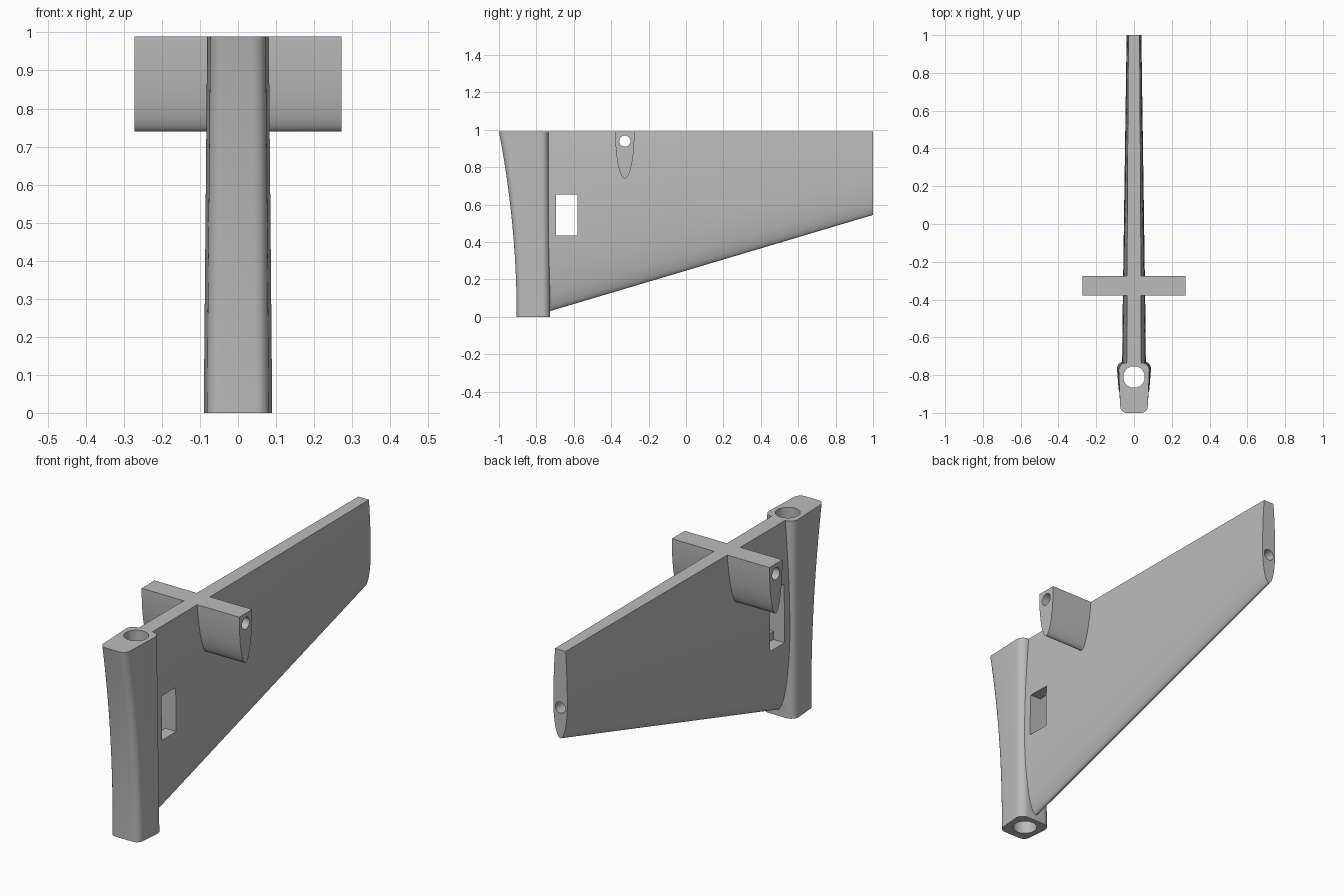
import bpy, bmesh, math

if "Cube" in bpy.data.objects:
    bpy.data.objects.remove(bpy.data.objects["Cube"])

grey = bpy.data.materials.new("plain_grey")
grey.use_nodes = True
colour = (0.5, 0.5, 0.5, 1)
grey.diffuse_color = colour
grey.node_tree.nodes["Principled BSDF"].inputs["Base Color"].default_value = colour
TOP = 0.99


def finish(name, bm):
    bmesh.ops.recalc_face_normals(bm, faces=bm.faces)
    mesh = bpy.data.meshes.new(name)
    bm.to_mesh(mesh)
    bm.free()
    mesh.materials.append(grey)
    obj = bpy.data.objects.new(name, mesh)
    bpy.context.collection.objects.link(obj)
    return obj


def loft(name, rings):
    """Skin matching closed rings and cap both ends."""
    bm = bmesh.new()
    loops = [[bm.verts.new(p) for p in ring] for ring in rings]
    for a, b in zip(loops, loops[1:]):
        for i in range(len(a)):
            j = (i + 1) % len(a)
            bm.faces.new((a[i], a[j], b[j], b[i]))
    bm.faces.new(loops[0])
    bm.faces.new(loops[-1])
    return finish(name, bm)


def rod(name, radius, start, axis, length):
    ring = [(radius * math.cos(i * math.tau / 40), radius * math.sin(i * math.tau / 40))
            for i in range(40)]
    x, y, z = start
    place = {"x": lambda u, v, d: (x + d, y + u, z + v),
             "y": lambda u, v, d: (x + u, y + d, z + v),
             "z": lambda u, v, d: (x + u, y + v, z + d)}[axis]
    return loft(name, [[place(u, v, d) for u, v in ring] for d in (0, length)])


def box(name, xs, ys, zs):
    return loft(name, [[(x, ys[0], zs[0]), (x, ys[1], zs[0]),
                        (x, ys[1], zs[1]), (x, ys[0], zs[1])] for x in xs])


def combine(target, other, operation):
    mod = target.modifiers.new(operation.lower(), "BOOLEAN")
    mod.operation, mod.solver, mod.object = operation, "EXACT", other
    bpy.context.view_layer.objects.active = target
    bpy.ops.object.modifier_apply(modifier=mod.name)
    bpy.data.objects.remove(other)


# Front post: rounded section, front edge sweeping forward towards the top
def post_ring(z):
    h = z / TOP
    front, back = -0.905 - 0.095 * h * h, -0.727 - 0.008 * h
    wide = 0.09 - 0.009 * h
    nose = wide - 0.008
    corners = [(nose, front, 0.035, -90), (wide, back, 0.04, 0)]
    half = []
    for x, y, r, start in corners:
        cy = y + r if start else y - r
        for i in range(9):
            a = math.radians(start + i * 90 / 8)
            half.append((x - r + r * math.cos(a), cy + r * math.sin(a), z))
    return half + [(-x, y, z) for x, y, z in reversed(half)]


post = loft("front_post", [post_ring(TOP * i / 20) for i in range(21)])


# Tapered blade: blunt rounded lower edge, flat top
def blade_ring(y):
    t = (y + 0.73) / 1.73
    low = 0.03 + 0.515 * t
    thick = 0.064 - 0.025 * t
    top_share = 0.6 + 0.15 * t
    half = []
    for i in range(1, 33):
        s = (i / 32) ** 2
        if s < 0.4:
            w = math.sqrt(1 - (1 - s / 0.4) ** 2)
        else:
            w = 1 - (1 - top_share) * ((s - 0.4) / 0.6) ** 2
        half.append((thick * w, y, low + (TOP - low) * s))
    return [(0, y, low)] + half + [(-x, y, z) for x, y, z in reversed(half)]


blade = loft("fin_blade", [blade_ring(y) for y in (-0.745, -0.3, 0.2, 0.6, 1)])


# Cross bar with a half-elliptical section
def bar_ring(x):
    angles = [math.pi * i / 32 for i in range(33)]
    return [(x, -0.327 + 0.0515 * math.cos(a), TOP - 0.25 * math.sin(a)) for a in angles]


bar = loft("cross_bar", [bar_ring(-0.272), bar_ring(0.272)])

combine(blade, post, "UNION")
combine(blade, bar, "UNION")

# Bores and the stepped window
for cutter in (
        rod("post_bore", 0.057, (0, -0.81, -0.1), "z", 1.2),
        rod("bar_bore", 0.03, (-0.4, -0.327, 0.94), "x", 0.8),
        rod("tail_bore", 0.028, (0, 0.6, 0.7), "y", 0.5),
        box("window_through", (-0.2, 0.2), (-0.695, -0.58), (0.435, 0.655)),
        box("window_recess", (-0.2, 0.0), (-0.695, -0.58), (0.395, 0.69))):
    combine(blade, cutter, "DIFFERENCE")

blade.name = "fin_with_post_and_bar"
bpy.ops.object.select_all(action="DESELECT")
blade.select_set(True)
bpy.context.view_layer.objects.active = blade
bpy.ops.object.shade_smooth_by_angle(angle=math.radians(30))
